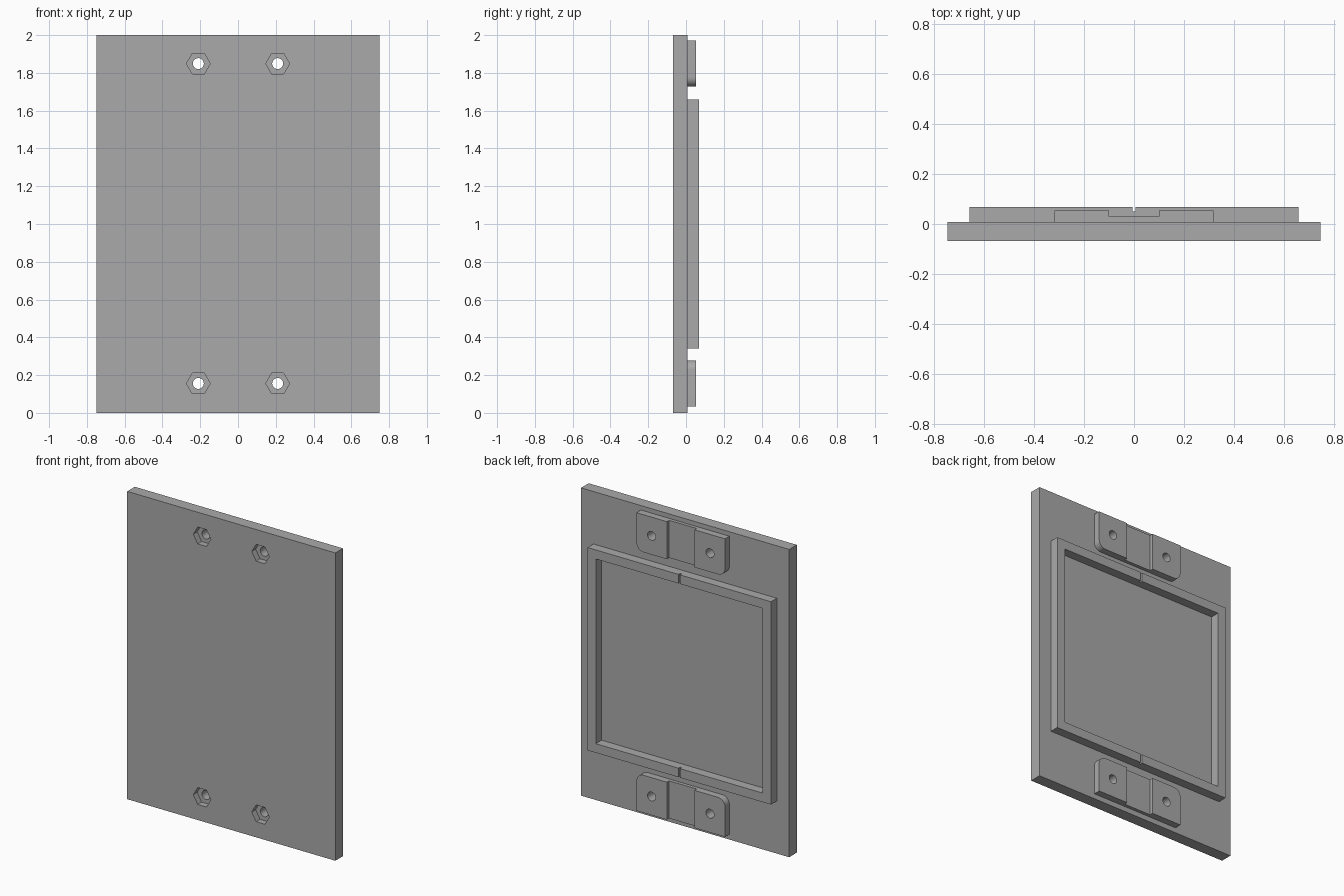
import bpy
import bmesh
from math import pi, cos, sin
from mathutils import Matrix

if "Cube" in bpy.data.objects:
    bpy.data.objects.remove(bpy.data.objects["Cube"])

grey = bpy.data.materials.new("plain grey")
grey.use_nodes = True
grey.diffuse_color = (0.4, 0.4, 0.4, 1)
grey.node_tree.nodes["Principled BSDF"].inputs["Base Color"].default_value = (0.4, 0.4, 0.4, 1)

# Depth levels, front to back
FRONT, FACE, RECESS, PAD, BACK = -0.069, 0.009, 0.031, 0.054, 0.069
HOLE_X, PAD_Z = 0.21, (0.156, 1.849)


def prism(name, outline, y0, y1):
    """Extrude an outline of (x, z) points from y0 to y1."""
    bm = bmesh.new()
    face = bm.faces.new([bm.verts.new((x, y0, z)) for x, z in outline])
    top = bmesh.ops.extrude_face_region(bm, geom=[face])["geom"]
    verts = [v for v in top if isinstance(v, bmesh.types.BMVert)]
    bmesh.ops.translate(bm, verts=verts, vec=(0, y1 - y0, 0))
    bmesh.ops.recalc_face_normals(bm, faces=bm.faces)
    mesh = bpy.data.meshes.new(name)
    bm.to_mesh(mesh)
    bm.free()
    mesh.materials.append(grey)
    obj = bpy.data.objects.new(name, mesh)
    bpy.context.collection.objects.link(obj)
    return obj


def rect(w, z0, z1):
    return [(-w, z0), (w, z0), (w, z1), (-w, z1)]


def ring(x, z, r, n):
    return [(x + r * cos(2 * pi * i / n), z + r * sin(2 * pi * i / n)) for i in range(n)]


def cut(obj, cutters):
    """Subtract each cutter from the object, then discard it."""
    bpy.ops.object.select_all(action="DESELECT")
    bpy.context.view_layer.objects.active = obj
    obj.select_set(True)
    for cutter in cutters:
        mod = obj.modifiers.new("cut", "BOOLEAN")
        mod.operation, mod.solver, mod.object = "DIFFERENCE", "EXACT", cutter
        bpy.ops.object.modifier_apply(modifier=mod.name)
        bpy.data.objects.remove(cutter)
    bpy.ops.object.shade_smooth_by_angle(angle=pi / 6)


def bolt_holes(z):
    return [prism("hole_cutter", ring(x, z, 0.029, 32), -0.2, 0.2) for x in (-HOLE_X, HOLE_X)]


# Base plate with bolt holes and hexagonal nut pockets in the front
plate = prism("base_plate", rect(0.748, 0, 2), FRONT, FACE)
cutters = []
for z in PAD_Z:
    cutters += bolt_holes(z)
    cutters += [prism("nut_cutter", ring(x, z, 0.063, 6), -0.2, FRONT + 0.04)
                for x in (-HOLE_X, HOLE_X)]
cut(plate, cutters)

# Raised square frame with a thin groove across its top and bottom bars
frame = prism("raised_frame", rect(0.659, 0.341, 1.659), FACE, BACK)
cut(frame, [prism("opening_cutter", rect(0.6, 0.4, 1.6), -0.1, 0.2),
            prism("groove_cutter", rect(0.006, 0.2, 1.8), 0.051, 0.2)])

# Clamp pads: corners facing the frame are rounded, the middle is stepped down
HALF_W, HALF_H, R = 0.318, 0.122, 0.05
for name, z, side in (("lower_clamp_pad", PAD_Z[0], 1), ("upper_clamp_pad", PAD_Z[1], -1)):
    arc = [(HALF_W - R + R * cos(a), HALF_H - R + R * sin(a))
           for a in (pi / 2 * i / 10 for i in range(11))]
    half = [(HALF_W, -HALF_H)] + arc
    outline = half + [(-x, h) for x, h in reversed(half)]
    pad = prism(name, [(x, z + side * h) for x, h in outline], FACE, PAD)
    cut(pad, [prism("step_cutter", rect(0.1, z - 0.2, z + 0.2), RECESS, 0.2)] + bolt_holes(z))
